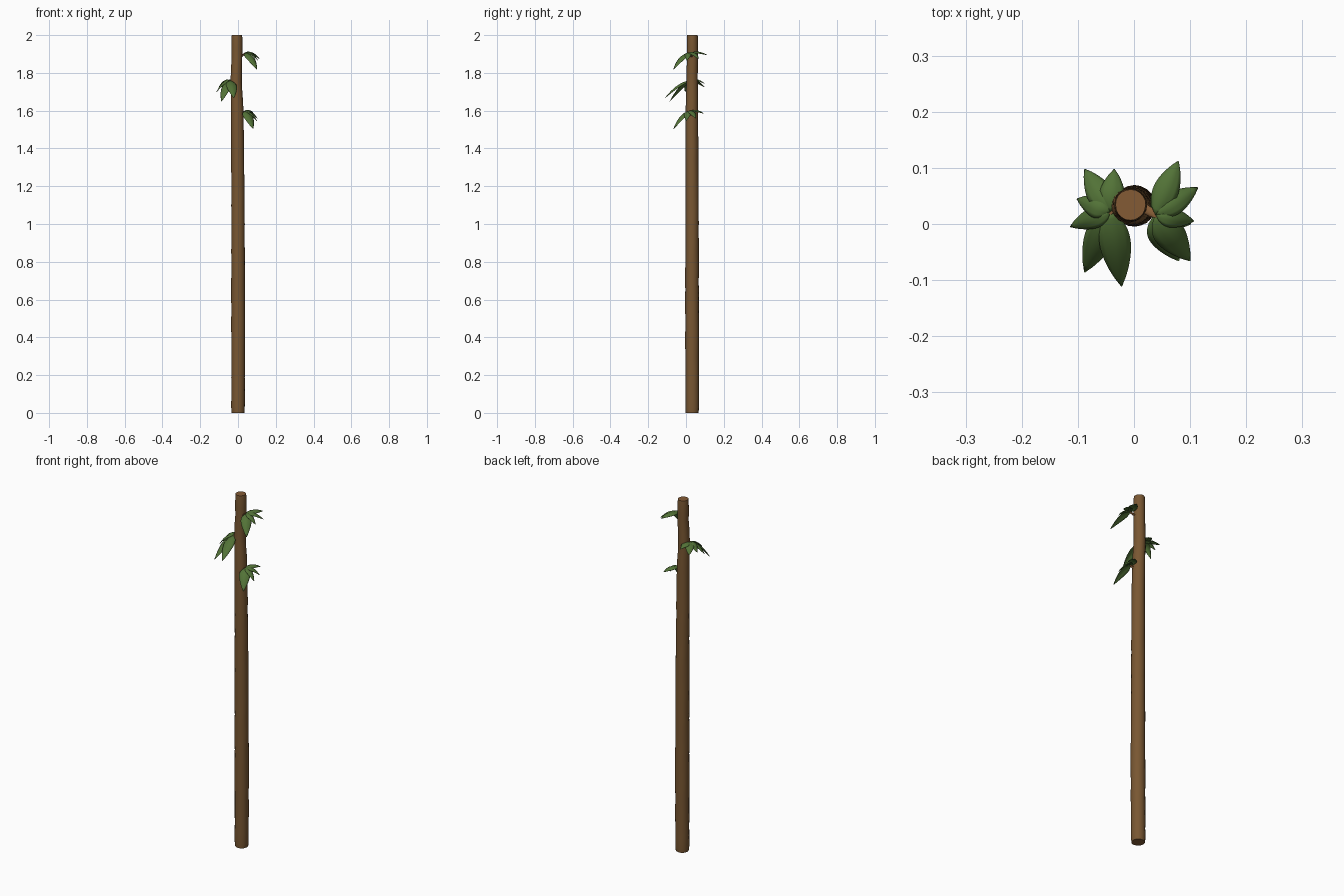
import bpy, bmesh, math, random
from mathutils import Vector

if "Cube" in bpy.data.objects:
    bpy.data.objects.remove(bpy.data.objects["Cube"])

random.seed(4)


def material(name, rgb):
    m = bpy.data.materials.new(name)
    m.diffuse_color = (*rgb, 1)
    m.use_nodes = True
    m.node_tree.nodes["Principled BSDF"].inputs["Base Color"].default_value = m.diffuse_color
    return m


BARK = material("bark brown", (0.19, 0.095, 0.032))
WOOD = material("cut wood", (0.23, 0.105, 0.036))
LEAF = material("leaf green", (0.085, 0.17, 0.038))


def finish(name, bm, mats, angle=40):
    bmesh.ops.recalc_face_normals(bm, faces=bm.faces)
    me = bpy.data.meshes.new(name)
    bm.to_mesh(me)
    bm.free()
    for m in mats:
        me.materials.append(m)
    ob = bpy.data.objects.new(name, me)
    bpy.context.collection.objects.link(ob)
    bpy.ops.object.select_all(action='DESELECT')
    ob.select_set(True)
    bpy.context.view_layer.objects.active = ob
    bpy.ops.object.shade_smooth_by_angle(angle=math.radians(angle))
    return ob


def tube(bm, path, sides, wobble=0.0):
    """Skin horizontal rings along (x, y, z, radius) and cap both ends."""
    rings = []
    for x, y, z, r in path:
        ring = []
        for i in range(sides):
            a = 2 * math.pi * i / sides
            rr = r + random.uniform(-wobble, wobble)
            ring.append(bm.verts.new((x + rr * math.cos(a), y + rr * math.sin(a), z)))
        rings.append(ring)
    for lo, hi in zip(rings, rings[1:]):
        for i in range(sides):
            j = (i + 1) % sides
            bm.faces.new((lo[i], lo[j], hi[j], hi[i]))
    return [bm.faces.new(rings[0][::-1]), bm.faces.new(rings[-1])]


# Trunk: slightly crooked, tapering pole with worn bark
KEYS = [(0.0, 0.033, 0.0, 0.034), (0.0, 0.033, 0.03, 0.036), (0.001, 0.032, 0.5, 0.0365),
        (0.0, 0.032, 1.0, 0.035), (-0.002, 0.031, 1.4, 0.034), (-0.004, 0.031, 1.6, 0.033),
        (-0.010, 0.032, 1.75, 0.030), (-0.006, 0.034, 1.88, 0.029), (-0.006, 0.034, 1.985, 0.029),
        (-0.006, 0.034, 2.0, 0.027)]
path = []
for a, b in zip(KEYS, KEYS[1:]):
    n = max(1, round((b[2] - a[2]) / 0.05))
    path += [tuple(Vector(a).lerp(Vector(b), k / n)) for k in range(n)]
path.append(KEYS[-1])
bm = bmesh.new()
for cap in tube(bm, path, 20, 0.0008):
    cap.material_index = 1
finish("trunk", bm, [BARK, WOOD])


def leaf(bm, base, tip, width, lift):
    """Domed pointed blade drooping from base to tip."""
    base, tip = Vector(base), Vector(tip)
    mid = base.lerp(tip, 0.5) + Vector((0, 0, lift))
    flat = Vector((tip.x - base.x, tip.y - base.y, 0)).normalized()
    side = Vector((-flat.y, flat.x, 0))
    n, across = 10, 6
    rows = []
    for i in range(n + 1):
        t = i / n
        p = base * (1 - t) ** 2 + mid * 2 * t * (1 - t) + tip * t * t
        d = ((mid - base) * (1 - t) + (tip - mid) * t).normalized()
        up = d.cross(side)
        w = width / 2 * max(0.04, math.sin(math.pi * t ** 0.85) ** 0.75 if 0 < t < 1 else 0)
        row = []
        for k in range(across + 1):
            s = 2 * k / across - 1
            row.append(bm.verts.new(p + side * w * s - up * 0.35 * w * abs(s) ** 1.5))
        rows.append(row)
    for r0, r1 in zip(rows, rows[1:]):
        for k in range(across):
            bm.faces.new((r0[k], r0[k + 1], r1[k + 1], r1[k]))


# Leaf sprays: stalk root on the trunk, stalk end, then (tip, width, lift)
SPRAYS = {
    "upper_right": ((0.015, 0.03, 1.885), (0.038, 0.016, 1.905), [
        ((0.100, -0.066, 1.82), 0.056, 0.045), ((0.107, 0.005, 1.865), 0.036, 0.035),
        ((0.114, 0.065, 1.875), 0.042, 0.035), ((0.079, 0.112, 1.895), 0.046, 0.025)]),
    "lower_right": ((0.020, 0.03, 1.575), (0.036, 0.016, 1.597), [
        ((0.080, -0.066, 1.505), 0.058, 0.045), ((0.102, 0.000, 1.545), 0.038, 0.035),
        ((0.102, 0.050, 1.56), 0.042, 0.035), ((0.075, 0.095, 1.585), 0.044, 0.025)]),
    "left": ((-0.03, 0.03, 1.735), (-0.042, 0.022, 1.76), [
        ((-0.022, -0.111, 1.668), 0.056, 0.04), ((-0.088, -0.086, 1.65), 0.054, 0.045),
        ((-0.114, -0.005, 1.70), 0.038, 0.04), ((-0.102, 0.045, 1.725), 0.042, 0.035),
        ((-0.088, 0.098, 1.725), 0.046, 0.03), ((-0.035, 0.098, 1.745), 0.044, 0.025)]),
}
for name, (root, end, blades) in SPRAYS.items():
    # Short woody stalk
    bm = bmesh.new()
    tube(bm, [(*root, 0.009), (*Vector(root).lerp(Vector(end), 0.7), 0.008), (*end, 0.005)], 10)
    finish(name + "_stalk", bm, [WOOD])
    # Leaf blades
    bm = bmesh.new()
    for tip, width, lift in blades:
        leaf(bm, end, tip, width, lift)
    ob = finish(name + "_leaves", bm, [LEAF], 60)
    # All blades face upwards before being given thickness
    for f in ob.data.polygons:
        if f.normal.z < 0:
            f.flip()
    mod = ob.modifiers.new("thickness", 'SOLIDIFY')
    mod.thickness = 0.0015
